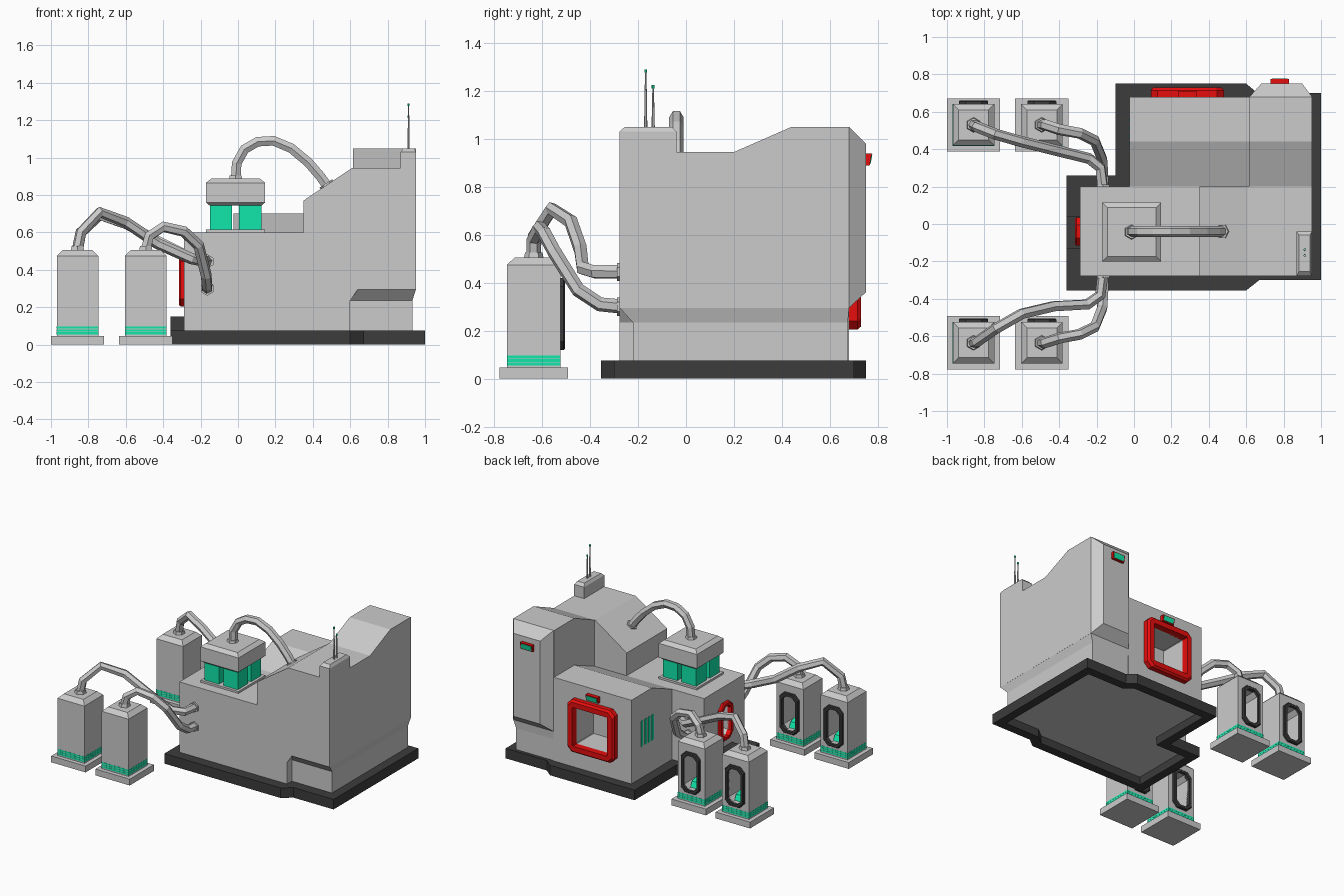
import bpy, bmesh
from mathutils import Vector

if "Cube" in bpy.data.objects:
    bpy.data.objects.remove(bpy.data.objects["Cube"])


def material(name, rgb):
    m = bpy.data.materials.new(name)
    m.diffuse_color = (*rgb, 1)
    m.use_nodes = True
    m.node_tree.nodes["Principled BSDF"].inputs["Base Color"].default_value = m.diffuse_color
    return m


RED = material("red", (0.8, 0.004, 0.004))
GREEN = material("green", (0.005, 0.8, 0.4))
DARK = material("dark", (0.045, 0.045, 0.045))


def finish(name, bm, mat=None):
    bmesh.ops.recalc_face_normals(bm, faces=bm.faces[:])
    me = bpy.data.meshes.new(name)
    bm.to_mesh(me)
    bm.free()
    if mat:
        me.materials.append(mat)
    ob = bpy.data.objects.new(name, me)
    bpy.context.collection.objects.link(ob)
    return ob


def loft(name, loops, mat=None, ring=False):
    """Bridge loops of equal length; cap the ends, or close into a ring."""
    bm = bmesh.new()
    rows = [[bm.verts.new(p) for p in lp] for lp in loops]
    n = len(rows[0])
    pairs = list(zip(rows, rows[1:])) + ([(rows[-1], rows[0])] if ring else [])
    for a, b in pairs:
        for i in range(n):
            j = (i + 1) % n
            bm.faces.new((a[i], a[j], b[j], b[i]))
    if not ring:
        bm.faces.new(rows[0])
        bm.faces.new(rows[-1])
    return finish(name, bm, mat)


def rect(x0, x1, y0, y1, z):
    return [(x0, y0, z), (x1, y0, z), (x1, y1, z), (x0, y1, z)]


def square(cx, cy, h, z):
    return rect(cx - h, cx + h, cy - h, cy + h, z)


def box(name, x0, x1, y0, y1, z0, z1, mat=None):
    return loft(name, [rect(x0, x1, y0, y1, z) for z in (z0, z1)], mat)


def cyl(name, p, r0, r1, depth, mat=None, direction=(0, 0, 1), sides=6):
    bm = bmesh.new()
    bmesh.ops.create_cone(bm, cap_ends=True, segments=sides, radius1=r0, radius2=r1, depth=depth)
    ob = finish(name, bm, mat)
    ob.location = p
    ob.rotation_euler = Vector(direction).to_track_quat('Z', 'Y').to_euler()
    return ob


def tube(name, pts, r=0.03):
    cu = bpy.data.curves.new(name, 'CURVE')
    cu.dimensions = '3D'
    cu.bevel_depth, cu.bevel_resolution, cu.use_fill_caps = r, 1, True
    sp = cu.splines.new('POLY')
    sp.points.add(len(pts) - 1)
    for q, p in zip(sp.points, pts):
        q.co = (*p, 1)
    sp.use_smooth = False
    ob = bpy.data.objects.new(name, cu)
    bpy.context.collection.objects.link(ob)


def octagon(c, axis, out, w, h, cut):
    """Clipped rectangle facing +y or -x, moved outward by out."""
    a, b = w / 2, h / 2
    uv = [(-a + cut, -b), (a - cut, -b), (a, -b + cut), (a, b - cut),
          (a - cut, b), (-a + cut, b), (-a, b - cut), (-a, -b + cut)]
    if axis == 'y':
        return [(c[0] + u, c[1] + out, c[2] + v) for u, v in uv]
    return [(c[0] - out, c[1] + u, c[2] + v) for u, v in uv]


def opening(name, wall, c, axis, w, h, cut, icut, t, out, depth, mat):
    """Recess in the wall plus a bevelled frame around it."""
    iw, ih = w - 2 * t, h - 2 * t
    cutter = loft(name + "_cutter", [octagon(c, axis, o, iw, ih, icut) for o in (0.05, -depth)])
    mod = wall.modifiers.new("recess", 'BOOLEAN')
    mod.object, mod.operation, mod.solver = cutter, 'DIFFERENCE', 'EXACT'
    cutter.hide_render = True
    bpy.context.view_layer.objects.active = wall
    bpy.ops.object.modifier_apply(modifier=mod.name)
    bpy.data.objects.remove(cutter)
    b = t * 0.25
    loft(name, [octagon(c, axis, -0.01, w, h, cut), octagon(c, axis, out * 0.7, w, h, cut),
                octagon(c, axis, out, w - 2 * b, h - 2 * b, cut),
                octagon(c, axis, out, iw, ih, icut),
                octagon(c, axis, -0.01, iw, ih, icut)], mat, ring=True)


def sign(name, x, y, z, w, h):
    """Small tilted red box with a green screen, facing +y."""
    loft(name, [[(x - a, y + d0, z - b), (x + a, y + d0, z - b), (x + a, y + d1, z + b), (x - a, y + d1, z + b)]
                for a, b, d0, d1 in ((w / 2, h / 2, -0.01, -0.01), (w / 2, h / 2, 0.016, 0.025))], RED)
    a, b = w / 2 - 0.008, h / 2 - 0.006
    loft(name + "_screen", [[(x - a, y + d, z - b), (x + a, y + d, z - b), (x + a, y + d + 0.007, z + b),
                             (x - a, y + d + 0.007, z + b)] for d in (0.015, 0.02)], GREEN)


# Foundation slab with hollow underside
outline = [(-.36, -.355), (.6, -.355), (.67, -.3), (1, -.3), (1, .7), (.66, .7), (.6, .75),
           (-.1, .75), (-.1, .26), (-.36, .26)]
base = loft("foundation", [[(x, y, z) for x, y in outline] for z in (0, .075)], DARK)
bm = bmesh.new()
bm.from_mesh(base.data)
bottom = [f for f in bm.faces if f.normal.z < -0.9]
bmesh.ops.inset_region(bm, faces=bottom, thickness=0.065, depth=0, use_boundary=True, use_even_offset=True)
bmesh.ops.translate(bm, verts=bmesh.ops.extrude_discrete_faces(bm, faces=bottom)["faces"][0].verts[:],
                    vec=(0, 0, 0.06))
for f in bm.faces:
    if f.normal.z < -0.9 and 0.05 < f.calc_center_median().z < 0.07:
        f.material_index = 1
bm.to_mesh(base.data)
bm.free()
base.data.materials.append(material("underside", (0.8, 0.8, 0.8)))
box("door_step", -.36, -.28, -.13, .04, .07, .15, DARK)

# Main building masses
prof = [(-.29, .07), (.6, .07), (.6, .235), (.64, .295), (.952, .295), (.952, .945), (.61, .945),
        (.35, .77), (.35, .6), (-.29, .6)]
hall = loft("front_hall", [[(x, y, z) for x, z in prof] for y in (-.278, .2)])
prof = [(.2, .295), (.2, .945), (.44, 1.05), (.68, 1.05), (.68, .295)]
loft("tower", [[(x, y, z) for y, z in prof] for x in (.615, .952)])
prof = [(.19, .07), (.19, .6), (.2, .6), (.44, .7), (.68, .7), (.68, .07)]
rear = loft("rear_block", [[(x, y, z) for y, z in prof] for x in (-.025, .618)])
loft("tower_plinth", [rect(.5, .932, -.222, .675, .07), rect(.5, .932, -.222, .675, .235),
                      rect(.5, .952, -.278, .68, .297)])
loft("tower_back_panel", [[(x0, y, z0), (x1, y, z0), (x1, y, z1), (x0, y, z1)] for x0, x1, z0, z1, y in
                          ((.618, .952, .295, 1.05, .68), (.68, .9, .36, .98, .75))])

# Openings, signs and vents
opening("rear_window_frame", rear, (.285, .68, .4), 'y', .39, .39, .035, .004, .05, .05, .2, RED)
opening("side_door_frame", hall, (-.29, -.04, .345), 'x', .15, .28, .04, .03, .025, .025, .06, RED)
sign("tower_sign", .78, .75, .915, .1, .05)
sign("window_sign", .285, .685, .635, .1, .045)
for i in range(4):
    y = .43 + i * .042
    box(f"vent_{i}", -.028, -.02, y - .011, y + .011, .31, .5, GREEN)

# Roof cap on glowing columns
cx, cy = -.013, -.043
loft("roof_plate", [square(cx, cy, .158, .595), square(cx, cy, .158, .615)])
for sx in (-1, 1):
    for sy in (-1, 1):
        loft("roof_column", [square(cx + sx * .078, cy + sy * .078, .06, z) for z in (.61, .75)], GREEN)
loft("roof_cap", [square(cx, cy, h, z) for h, z in ((.14, .745), (.158, .76), (.158, .865), (.13, .888))])
cyl("roof_collar", (cx, cy, .892), .042, .036, .025)
tube("roof_pipe", [(-.012, -.04, .88), (-.007, -.04, .97), (.035, -.04, 1.045), (.105, -.04, 1.085),
                   (.19, -.04, 1.09), (.285, -.04, 1.05), (.375, -.04, .975), (.44, -.04, .9), (.49, -.04, .83)])
cyl("roof_pipe_collar", (.475, -.04, .853), .04, .04, .02, None, (-.55, 0, .84))

# Antenna housing
loft("antenna_box", [rect(.87, .952, -.278, -.04, .93), rect(.87, .952, -.278, -.04, 1.03),
                     rect(.882, .94, -.255, -.06, 1.05)])
for y, top in ((-.168, 1.29), (-.137, 1.225)):
    cyl("antenna", (.912, y, (1.04 + top) / 2), .007, .003, top - 1.04)
    cyl("antenna_tip", (.912, y, top - .007), .006, .006, .014, GREEN)

# Pods with doorways, light bands and consoles
for cx in (-.858, -.493):
    for cy in (-.635, .53):
        loft("pod_foot", [square(cx, cy, .142, z) for z in (0, .047)])
        pod = loft("pod", [square(cx, cy, h, z) for h, z in ((.111, .04), (.111, .475), (.08, .505))])
        for z in (.055, .07, .085):
            loft("pod_band", [square(cx, cy, .112, z + d) for d in (0, .012)], GREEN)
        opening("pod_door_frame", pod, (cx, cy + .111, .27), 'y', .155, .3, .035, .03, .022, .02, .15, DARK)
        loft("pod_console", [[(x, cy - .03, .14), (x, cy + .08, .14), (x, cy + .06, .18), (x, cy + .0, .2),
                              (x, cy - .02, .29)] for x in (cx - .03, cx + .03)], GREEN)
        cyl("pod_collar", (cx, cy, .512), .042, .036, .03)

# Pod pipes into the hall walls
near = [(-.493, -.635, .51), (-.475, -.635, .58), (-.4, -.61, .63), (-.29, -.59, .605), (-.21, -.55, .53),
        (-.17, -.45, .37), (-.165, -.36, .31), (-.165, -.26, .3)]
tube("pod_pipe_near_front", near)
tube("pod_pipe_near_rear", [(x, -y - .105, z) for x, y, z in near])
tube("pod_pipe_far_front", [(-.858, -.635, .51), (-.84, -.63, .6), (-.74, -.56, .708), (-.6, -.48, .655),
                            (-.43, -.44, .54), (-.25, -.43, .46), (-.18, -.38, .445), (-.165, -.26, .445)])
tube("pod_pipe_far_rear", [(-.858, .53, .51), (-.84, .52, .6), (-.74, .48, .69), (-.6, .44, .645),
                           (-.4, .39, .54), (-.24, .35, .46), (-.18, .3, .445), (-.165, .18, .445)])
for y in (-.28, .202):
    for z in (.3, .445):
        cyl("wall_collar", (-.165, y, z), .038, .038, .016, None, (0, 1, 0))
